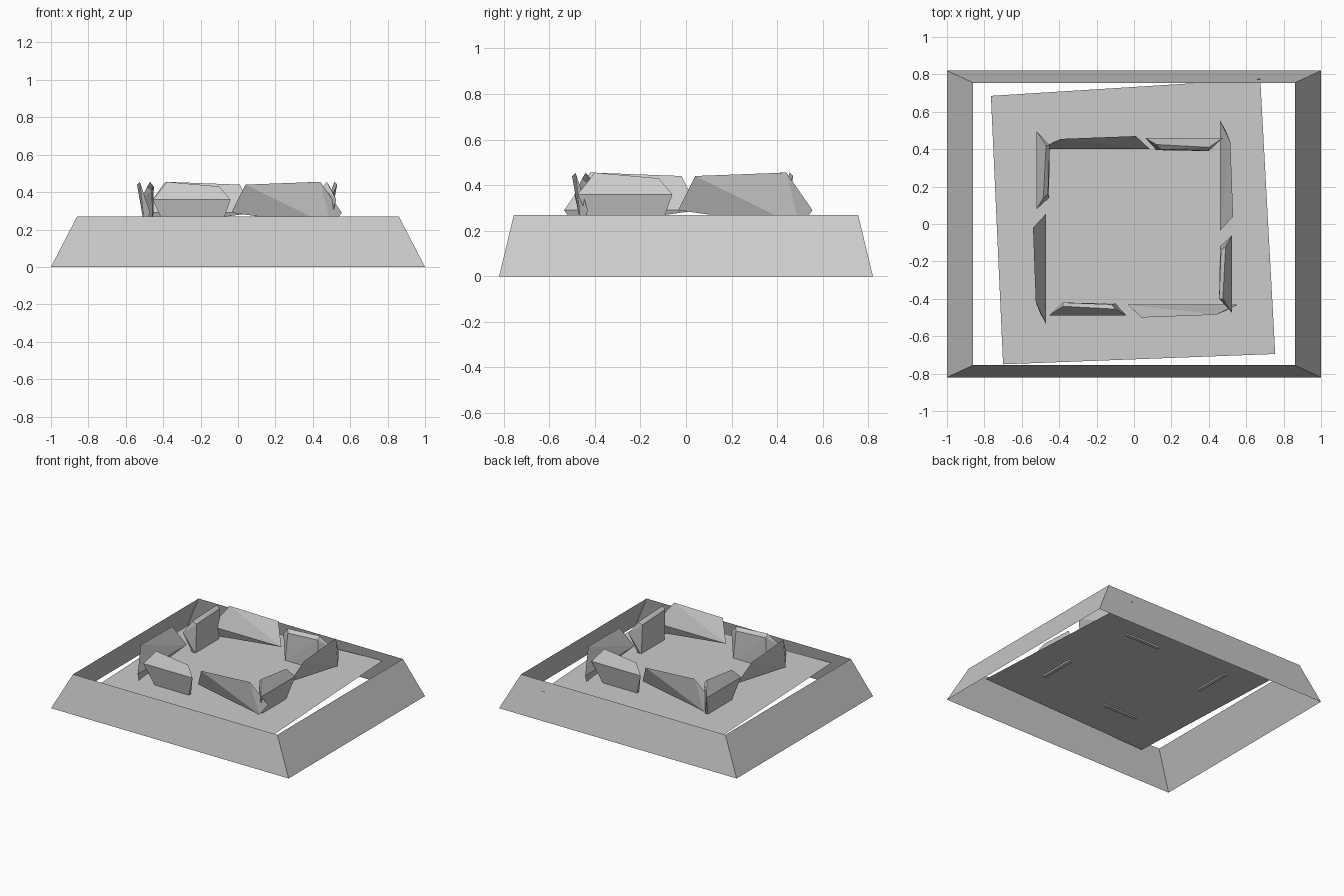
import bpy, bmesh, math
from mathutils import Matrix, Vector

cube = bpy.data.objects.get("Cube")
if cube:
    bpy.data.objects.remove(cube, do_unlink=True)

# One plain grey for everything
stone = bpy.data.materials.new("stone_grey")
stone.use_nodes = True
GREY = (0.6, 0.6, 0.6, 1)
stone.diffuse_color = GREY
for node in stone.node_tree.nodes:
    if node.type == 'BSDF_PRINCIPLED':
        node.inputs["Base Color"].default_value = GREY


def finish(name, bm):
    mesh = bpy.data.meshes.new(name)
    bm.to_mesh(mesh)
    bm.free()
    mesh.materials.append(stone)
    obj = bpy.data.objects.new(name, mesh)
    bpy.context.collection.objects.link(obj)
    return obj


def rectangle(bm, half_x, half_y, z):
    signs = ((-1, -1), (1, -1), (1, 1), (-1, 1))
    return [bm.verts.new((sx * half_x, sy * half_y, z)) for sx, sy in signs]


# Sloping open skirt
bm = bmesh.new()
bottom = rectangle(bm, 1, 0.82, 0)
rim = rectangle(bm, 0.86, 0.755, 0.27)
for i in range(4):
    j = (i + 1) % 4
    bm.faces.new((bottom[i], bottom[j], rim[j], rim[i]))
finish("base_skirt", bm)

# Skewed floor sheet, just below the rim
bm = bmesh.new()
corners = ((-0.70, -0.75), (0.755, -0.695), (0.675, 0.775), (-0.765, 0.685))
bm.faces.new([bm.verts.new((x, y, 0.2)) for x, y in corners])
finish("floor", bm)

# Faceted slabs: a short bulging one and a long one leaning outwards
SHORT = [(-0.455, -0.49, 0.36), (-0.04, -0.49, 0.36),
         (-0.38, -0.44, 0.455), (-0.10, -0.455, 0.43),
         (-0.38, -0.42, 0.43), (-0.12, -0.43, 0.41),
         (-0.38, -0.45, 0.19), (-0.10, -0.45, 0.19),
         (-0.38, -0.425, 0.19), (-0.10, -0.425, 0.19)]
LONG = [(0.04, -0.50, 0.44), (0.44, -0.485, 0.455),
        (-0.035, -0.43, 0.29), (0.555, -0.43, 0.29), (0.50, -0.46, 0.215)]


def slab(name, points, turns, shift):
    bm = bmesh.new()
    turn = Matrix.Rotation(turns * math.pi / 2, 3, 'Z')
    verts = [bm.verts.new(turn @ Vector(p) + Vector((*shift, 0))) for p in points]
    hull = bmesh.ops.convex_hull(bm, input=verts)
    loose = [v for v in bm.verts if not v.link_faces]
    bmesh.ops.delete(bm, geom=loose, context='VERTS')
    bmesh.ops.recalc_face_normals(bm, faces=bm.faces[:])
    finish(name, bm)


# The pair is repeated round the four sides, each slightly nudged
sides = (("front", (0, 0), (0, 0)),
         ("left", (0.035, -0.02), (0.03, 0)),
         ("back", (0.02, -0.03), (0.05, -0.03)),
         ("right", (-0.03, 0.04), (-0.04, 0.02)))
for turns, (side, short_shift, long_shift) in enumerate(sides):
    slab(side + "_short_slab", SHORT, turns, short_shift)
    slab(side + "_long_slab", LONG, turns, long_shift)
